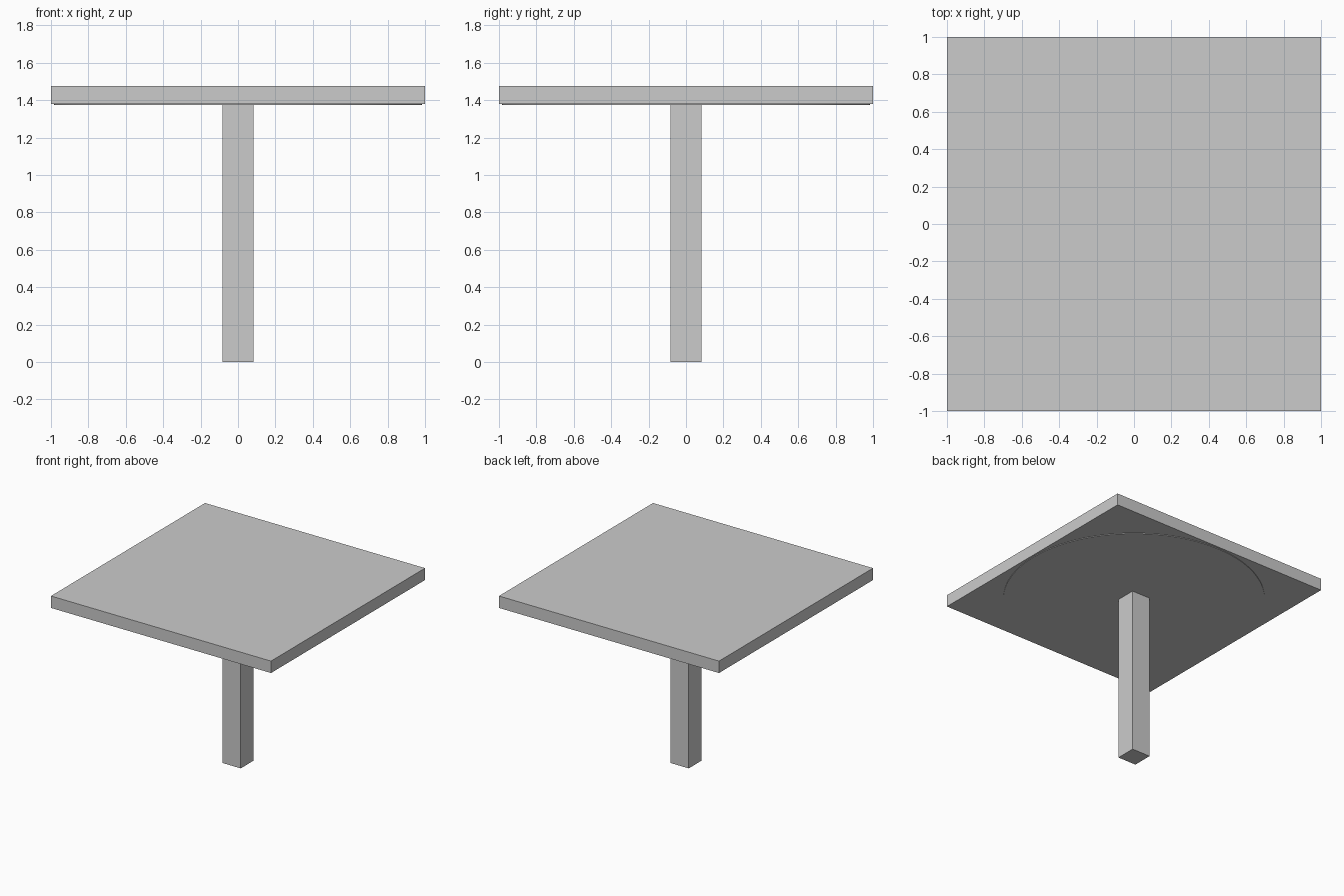
import bpy

if "Cube" in bpy.data.objects:
    bpy.data.objects.remove(bpy.data.objects["Cube"])

TOP = 1.477      # upper face of the table top
UNDER = 1.379    # lower face of the table top
LEG = 0.166      # leg width


def box(name, width, z0, z1):
    bpy.ops.mesh.primitive_cube_add(size=1, location=(0, 0, (z0 + z1) / 2))
    ob = bpy.context.object
    ob.name = name
    ob.scale = (width, width, z1 - z0)
    bpy.ops.object.transform_apply(location=False, rotation=False, scale=True)
    return ob


# Square table top
box("table_top", 2.0, UNDER, TOP)

# Thin round mounting disc under the top
bpy.ops.mesh.primitive_cylinder_add(vertices=96, radius=0.984, depth=0.006,
                                    location=(0, 0, UNDER - 0.002))
bpy.context.object.name = "mounting_disc"
bpy.ops.object.shade_smooth_by_angle()

# Square central leg
box("leg", LEG, 0.0, UNDER - 0.002)
